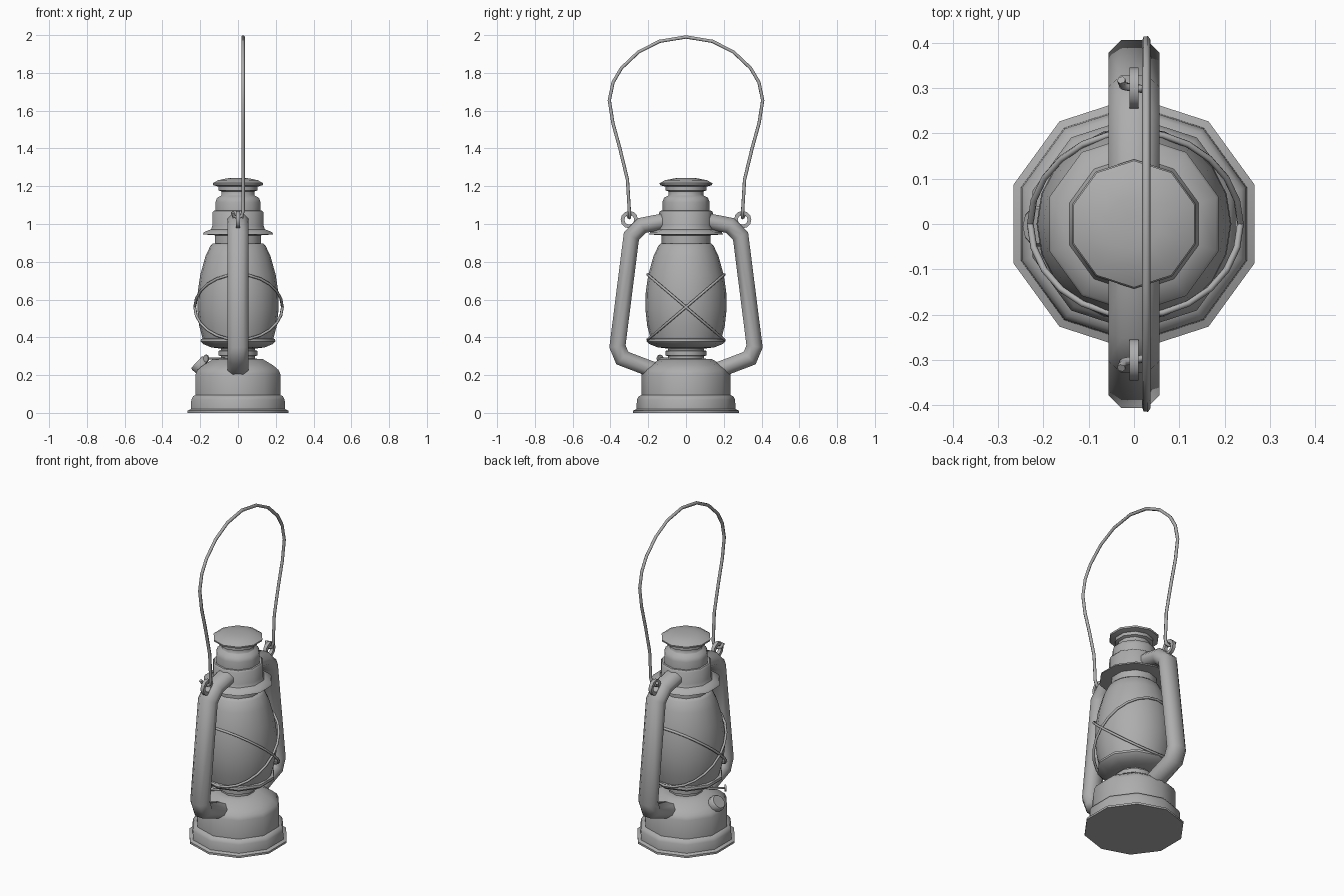
import bpy, bmesh, math
from mathutils import Vector, Matrix

if "Cube" in bpy.data.objects:
    bpy.data.objects.remove(bpy.data.objects["Cube"])

metal = bpy.data.materials.new("dark_metal")
metal.diffuse_color = (.42, .42, .42, 1)
metal.use_nodes = True
metal.node_tree.nodes["Principled BSDF"].inputs["Base Color"].default_value = metal.diffuse_color


def select(ob):
    bpy.ops.object.select_all(action='DESELECT')
    ob.select_set(True)
    bpy.context.view_layer.objects.active = ob


def finish(name, bm, angle=44):
    bmesh.ops.recalc_face_normals(bm, faces=bm.faces)
    me = bpy.data.meshes.new(name)
    bm.to_mesh(me)
    bm.free()
    me.materials.append(metal)
    ob = bpy.data.objects.new(name, me)
    bpy.context.collection.objects.link(ob)
    select(ob)
    bpy.ops.object.shade_smooth_by_angle(angle=math.radians(angle))
    return ob


def lathe(name, profile, sides=10, matrix=None):
    """Revolve (radius, z) points around z, closed with flat caps."""
    bm = bmesh.new()
    rings = []
    for r, z in profile:
        rings.append([bm.verts.new((r * math.cos(a), r * math.sin(a), z))
                      for a in (math.pi / 2 + 2 * math.pi * k / sides for k in range(sides))])
    for a, b in zip(rings, rings[1:]):
        for k in range(sides):
            j = (k + 1) % sides
            bm.faces.new((a[k], a[j], b[j], b[k]))
    bm.faces.new(rings[0])
    bm.faces.new(rings[-1])
    if matrix:
        bm.transform(matrix)
    return finish(name, bm)


def sweep_yz(name, path, section, side):
    """Sweep an (x, normal) section along a mitred (y, z) path."""
    bm = bmesh.new()
    pts = [Vector(p) for p in path]
    rings = []
    for i, p in enumerate(pts):
        d0 = (p - pts[i - 1]).normalized() if i else (pts[1] - p).normalized()
        d1 = (pts[i + 1] - p).normalized() if i < len(pts) - 1 else d0
        t = (d0 + d1).normalized()
        n = Vector((-t.y, t.x)) / max(t.dot(d0), 0.5)
        rings.append([bm.verts.new((x, side * (p.x + n.x * h), p.y + n.y * h)) for x, h in section])
    m = len(section)
    for a, b in zip(rings, rings[1:]):
        for k in range(m):
            bm.faces.new((a[k], a[(k + 1) % m], b[(k + 1) % m], b[k]))
    bm.faces.new(rings[0])
    bm.faces.new(rings[-1])
    return finish(name, bm, 50)


def wire(name, points, radius, cyclic=False):
    cu = bpy.data.curves.new(name, 'CURVE')
    cu.dimensions = '3D'
    cu.bevel_depth = radius
    cu.bevel_resolution = 1
    cu.use_fill_caps = True
    cu.materials.append(metal)
    sp = cu.splines.new('POLY')
    sp.points.add(len(points) - 1)
    for q, p in zip(sp.points, points):
        q.co = (*p, 1)
    sp.use_cyclic_u = cyclic
    ob = bpy.data.objects.new(name, cu)
    bpy.context.collection.objects.link(ob)
    select(ob)
    bpy.ops.object.convert(target='MESH')
    bpy.ops.object.shade_smooth()


# Central turned body
lathe("fuel_tank", [(.28, 0), (.28, .012), (.262, .02), (.26, .07), (.25, .088), (.236, .094),
                    (.236, .205), (.225, .228), (.195, .252), (.137, .285), (.1, .287)])
lathe("burner_neck", [(.095, .27), (.095, .3), (.108, .304), (.108, .328), (.095, .332), (.095, .36)])
lathe("globe_plate", [(.095, .34), (.15, .347), (.195, .365), (.208, .378), (.206, .392), (.18, .395)])
lathe("glass_globe", [(.185, .385), (.205, .46), (.215, .55), (.213, .64), (.2, .73),
                      (.172, .83), (.146, .885), (.132, .897)], 20)
lathe("globe_collar", [(.129, .88), (.129, .96)])
lathe("vent_flange", [(.125, .94), (.196, .945), (.19, .957), (.15, .972), (.143, .99),
                      (.143, 1.06), (.135, 1.07), (.11, 1.072)])
lathe("chimney", [(.125, 1.06), (.125, 1.115), (.117, 1.138), (.095, 1.15), (.092, 1.153),
                  (.092, 1.172), (.108, 1.178), (.108, 1.2), (.09, 1.203)])
lathe("chimney_cap", [(.1, 1.195), (.138, 1.206), (.14, 1.216), (.11, 1.232), (.06, 1.242), (.02, 1.244)])

# Chamfered side tubes and the ring lugs on them
tube = [(.056, -.015), (.056, .015), (.028, .042), (-.028, .042),
        (-.056, .015), (-.056, -.015), (-.028, -.042), (.028, -.042)]
path = [(.1, 1.018), (.232, .992), (.289, .936), (.363, .352), (.337, .29), (.15, .219)]
for label, s in (("front", -1), ("back", 1)):
    sweep_yz(label + "_side_tube", path, tube, s)
    bm = bmesh.new()
    section = [(.026, -.01), (.046, -.01), (.046, .01), (.026, .01)]
    n = 12
    v = [[bm.verts.new((x, s * .3 + r * math.cos(a), 1.023 + r * math.sin(a))) for r, x in section]
         for a in (2 * math.pi * k / n for k in range(n))]
    for i in range(n):
        for k in range(4):
            j, l = (i + 1) % n, (k + 1) % 4
            bm.faces.new((v[i][k], v[i][l], v[j][l], v[j][k]))
    finish(label + "_handle_lug", bm)

# Bail handle with hooked ends
half = [(-.028, .318, 1.062), (-.024, .305, 1.042), (0, .3, 1.034), (.02, .298, 1.042)]
half += [(.027, y, z) for y, z in ((.3, 1.07), (.31, 1.235), (.35, 1.4), (.387, 1.535),
                                   (.406, 1.655), (.386, 1.75), (.342, 1.825), (.252, 1.91), (.14, 1.967))]
wire("bail_handle", half + [(.027, 0, 1.99)] + [(x, -y, z) for x, y, z in reversed(half)], .0095)

# Crossed guard rings around the globe
for label, s in (("a", 1), ("b", -1)):
    ring = []
    for k in range(24):
        a = 2 * math.pi * k / 24
        y = .203 * math.sin(a)
        ring.append((.003 + .232 * math.cos(a), y, .56 + s * .85 * y))
    wire("guard_ring_" + label, ring, .0075, True)

# Filler cap and wick adjuster on the left
aim = Vector((-.73, 0, .68))
lathe("filler_cap", [(.032, -.07), (.034, -.042), (.046, -.036), (.047, -.006), (.04, .002)], 10,
      Matrix.Translation((-.217, -.005, .268)) @ aim.to_track_quat('Z', 'Y').to_matrix().to_4x4())
tip = Vector((-.168, -.137, .288))
wire("wick_rod", [(0, 0, .29), tip], .006)
aim = Vector((tip.x, tip.y, 0))
lathe("wick_knob", [(.02, -.004), (.02, .005)], 10,
      Matrix.Translation(tip) @ aim.to_track_quat('Z', 'Y').to_matrix().to_4x4())
